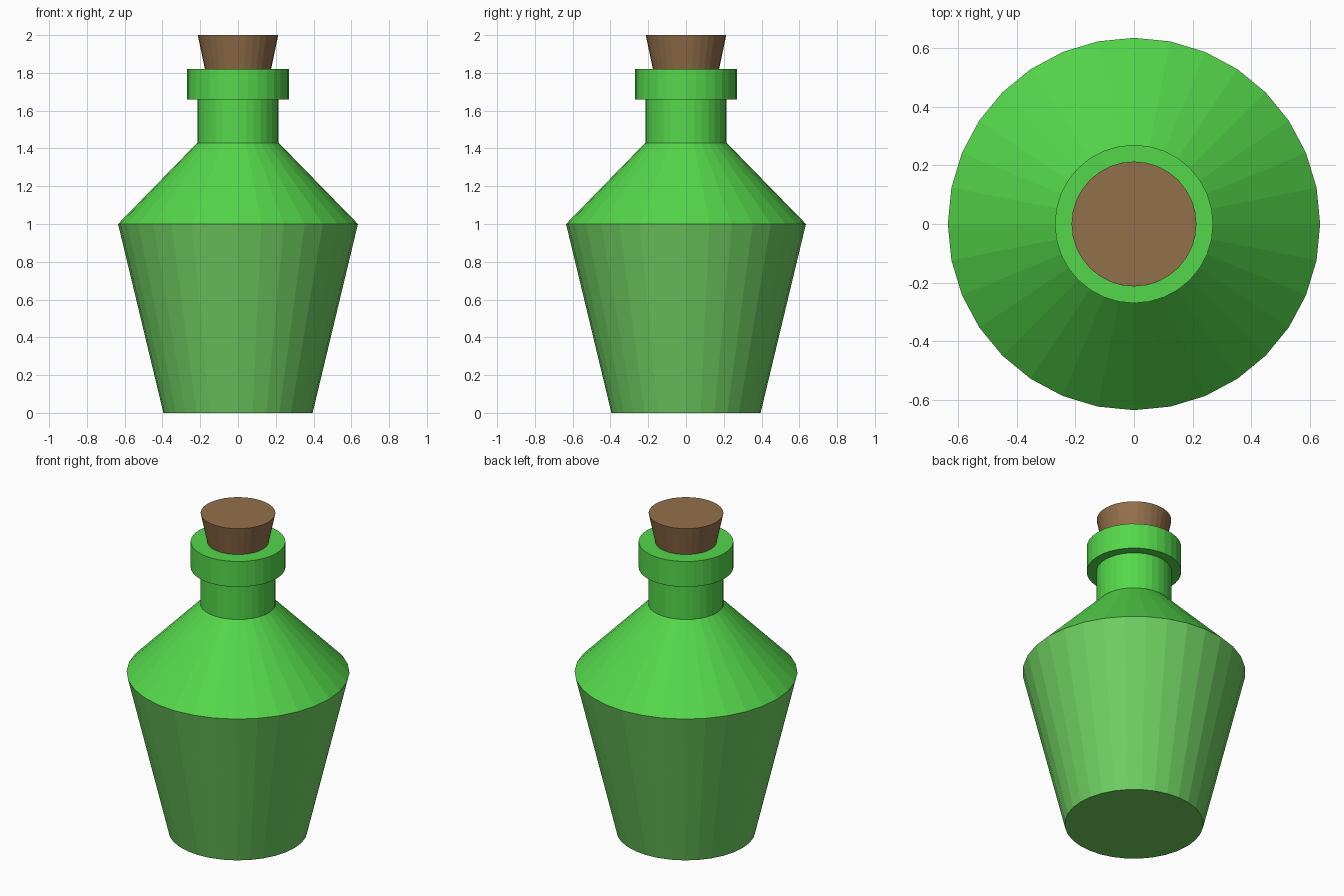
import bpy, bmesh
from math import cos, sin, tau

if "Cube" in bpy.data.objects:
    bpy.data.objects.remove(bpy.data.objects["Cube"])

SIDES = 32

def material(name, rgb):
    m = bpy.data.materials.new(name)
    m.diffuse_color = (*rgb, 1)
    m.use_nodes = True
    m.node_tree.nodes["Principled BSDF"].inputs["Base Color"].default_value = m.diffuse_color
    return m

def lathe(name, profile, mats, band_mats=None):
    """Revolve (radius, z) points into a capped solid, one material index per band."""
    bm = bmesh.new()
    rings = [[bm.verts.new((r * cos(tau * i / SIDES), r * sin(tau * i / SIDES), z))
              for i in range(SIDES)] for r, z in profile]
    band_mats = band_mats or [0] * (len(rings) - 1)
    for lo, hi, mi in zip(rings, rings[1:], band_mats):
        for i in range(SIDES):
            j = (i + 1) % SIDES
            bm.faces.new((lo[i], lo[j], hi[j], hi[i])).material_index = mi
    bm.faces.new(rings[0][::-1]).material_index = band_mats[0]
    bm.faces.new(rings[-1]).material_index = band_mats[-1]
    me = bpy.data.meshes.new(name)
    bm.to_mesh(me)
    bm.free()
    for m in mats:
        me.materials.append(m)
    ob = bpy.data.objects.new(name, me)
    bpy.context.collection.objects.link(ob)
    return ob

glass = material("bright_glass", (0.09, 0.68, 0.07))
liquid = material("filled_glass", (0.16, 0.62, 0.12))
cork = material("cork", (0.29, 0.16, 0.07))

# Bottle: filled lower body, shoulder, neck and lip
lathe("bottle",
      [(0.395, 0), (0.635, 1.0), (0.215, 1.43), (0.215, 1.66), (0.27, 1.66), (0.27, 1.82)],
      [glass, liquid], [1, 0, 0, 0, 0])

# Tapered stopper, tucked slightly into the lip
lathe("stopper", [(0.171, 1.80), (0.213, 2.0)], [cork])
